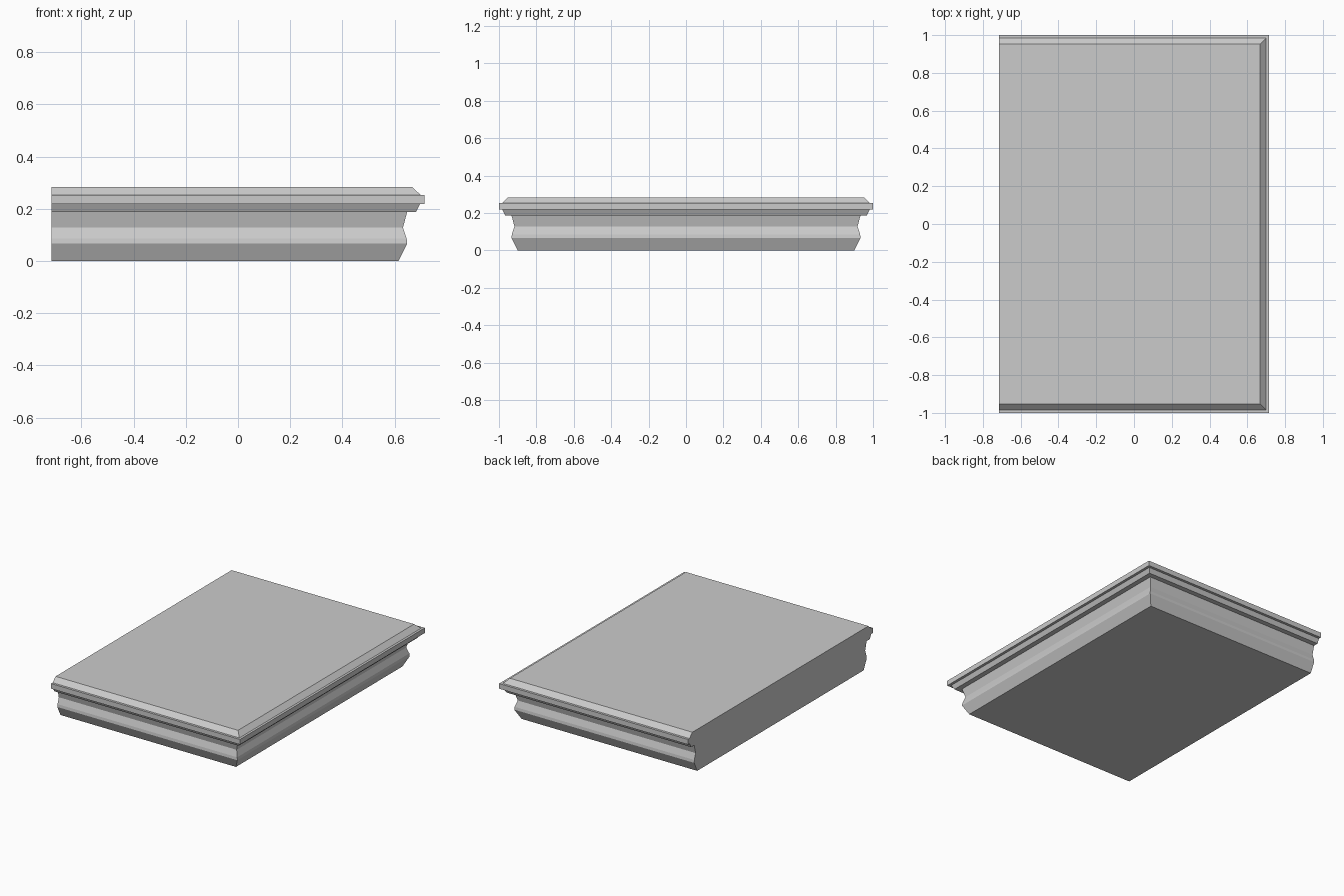
import bpy
import bmesh

if "Cube" in bpy.data.objects:
    bpy.data.objects.remove(bpy.data.objects["Cube"])

HALF_X, HALF_Y = 0.715, 1.0

# Moulding profile: (inset from outer edge, height), bottom to top
PROFILE = [
    (0.10, 0.0), (0.067, 0.067), (0.069, 0.086), (0.083, 0.128),
    (0.067, 0.188), (0.033, 0.188), (0.018, 0.218), (0.0, 0.218),
    (0.0, 0.253), (0.016, 0.253), (0.048, 0.284),
]

bm = bmesh.new()

# Mitred outline at each level: front, right and back are moulded, left is flat
rings = []
for inset, z in PROFILE:
    x, y = HALF_X - inset, HALF_Y - inset
    rings.append([bm.verts.new(p) for p in
                  ((-HALF_X, -y, z), (x, -y, z), (x, y, z), (-HALF_X, y, z))])

# Moulded sides
for low, high in zip(rings, rings[1:]):
    for i in range(3):
        bm.faces.new((low[i], low[i + 1], high[i + 1], high[i]))

# Bottom, top and flat left end
bm.faces.new(rings[0][::-1])
bm.faces.new(rings[-1])
bm.faces.new([r[0] for r in rings] + [r[3] for r in reversed(rings)])
bmesh.ops.recalc_face_normals(bm, faces=bm.faces)

mesh = bpy.data.meshes.new("moulded_ledge")
bm.to_mesh(mesh)
bm.free()
bpy.context.collection.objects.link(bpy.data.objects.new("moulded_ledge", mesh))
